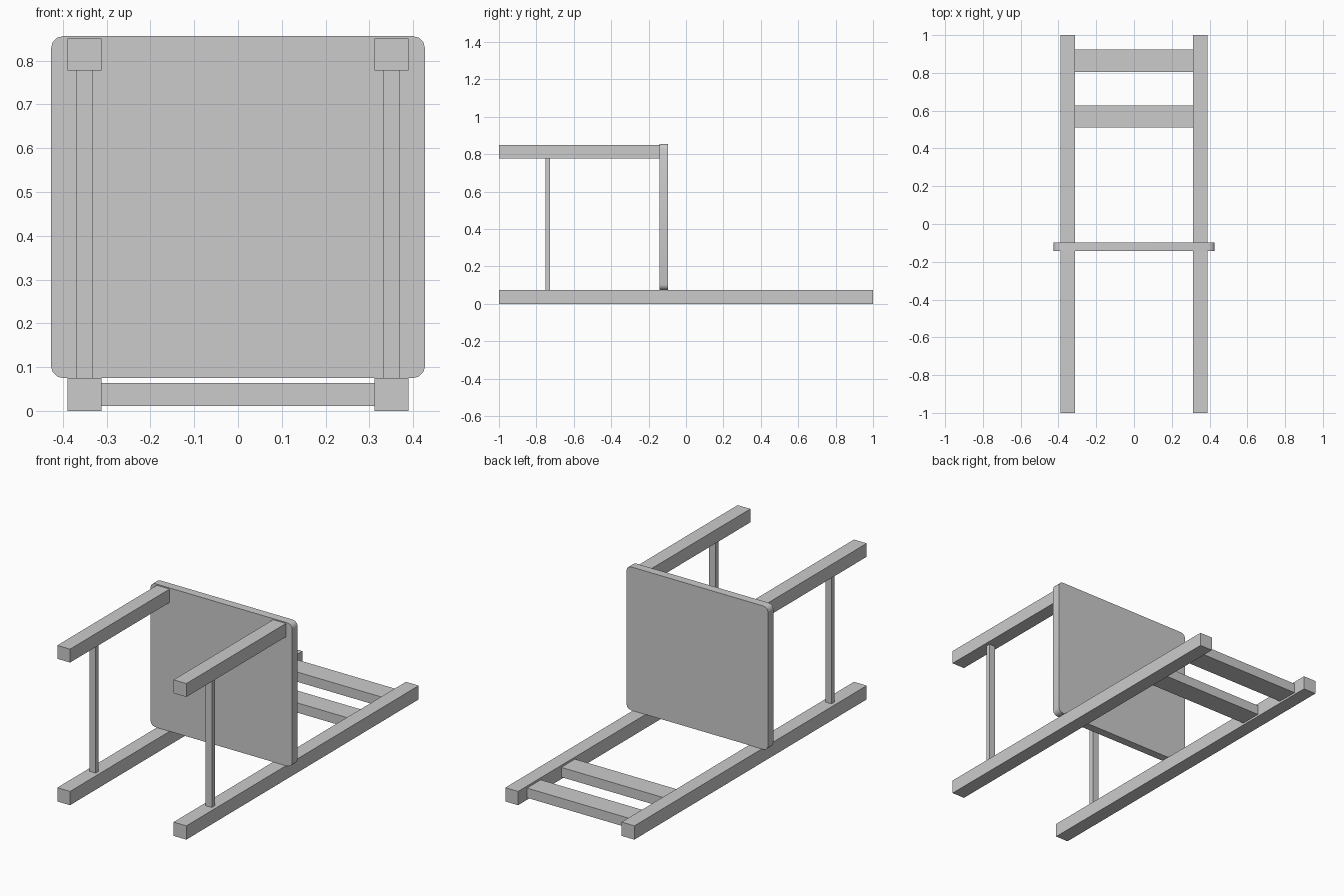
import bpy
import bmesh
from mathutils import Vector

if "Cube" in bpy.data.objects:
    bpy.data.objects.remove(bpy.data.objects["Cube"])


def box(name, lo, hi):
    """Box object spanning two opposite corners."""
    lo, hi = Vector(lo), Vector(hi)
    size = hi - lo
    bm = bmesh.new()
    bmesh.ops.create_cube(bm, size=1)
    bmesh.ops.scale(bm, vec=size, verts=bm.verts)
    mesh = bpy.data.meshes.new(name)
    bm.to_mesh(mesh)
    bm.free()
    obj = bpy.data.objects.new(name, mesh)
    obj.location = (lo + hi) / 2
    bpy.context.collection.objects.link(obj)
    return obj


def pair(name, x0, x1, y0, y1, z0, z1):
    """Matching boxes on the left and right."""
    box(name + "_right", (x0, y0, z0), (x1, y1, z1))
    box(name + "_left", (-x1, y0, z0), (-x0, y1, z1))


# The chair lies on its back: legs point to -y, backrest to +y
SEAT_BOTTOM, SEAT_TOP = -0.143, -0.097

# Long back posts and short front legs
pair("back_post", 0.312, 0.389, -1.0, 1.0, 0.0, 0.075)
pair("front_leg", 0.312, 0.389, -1.0, SEAT_BOTTOM, 0.777, 0.85)

# Side stretchers joining front and back legs
pair("side_stretcher", 0.331, 0.369, -0.752, -0.726, 0.075, 0.777)

# Backrest slats
for name, y0 in (("lower_back_slat", 0.51), ("upper_back_slat", 0.805)):
    box(name, (-0.312, y0, 0.011), (0.312, y0 + 0.118, 0.064))

# Seat panel with rounded corners
seat = box("seat", (-0.427, SEAT_BOTTOM, 0.075), (0.427, SEAT_TOP, 0.856))
bm = bmesh.new()
bm.from_mesh(seat.data)
corners = [e for e in bm.edges
           if abs((e.verts[0].co - e.verts[1].co).normalized().y) > 0.9]
bmesh.ops.bevel(bm, geom=corners, offset=0.028, segments=3, profile=0.5,
                affect='EDGES')
bm.to_mesh(seat.data)
bm.free()
bpy.context.view_layer.objects.active = seat
seat.select_set(True)
bpy.ops.object.shade_smooth_by_angle(angle=0.6)
